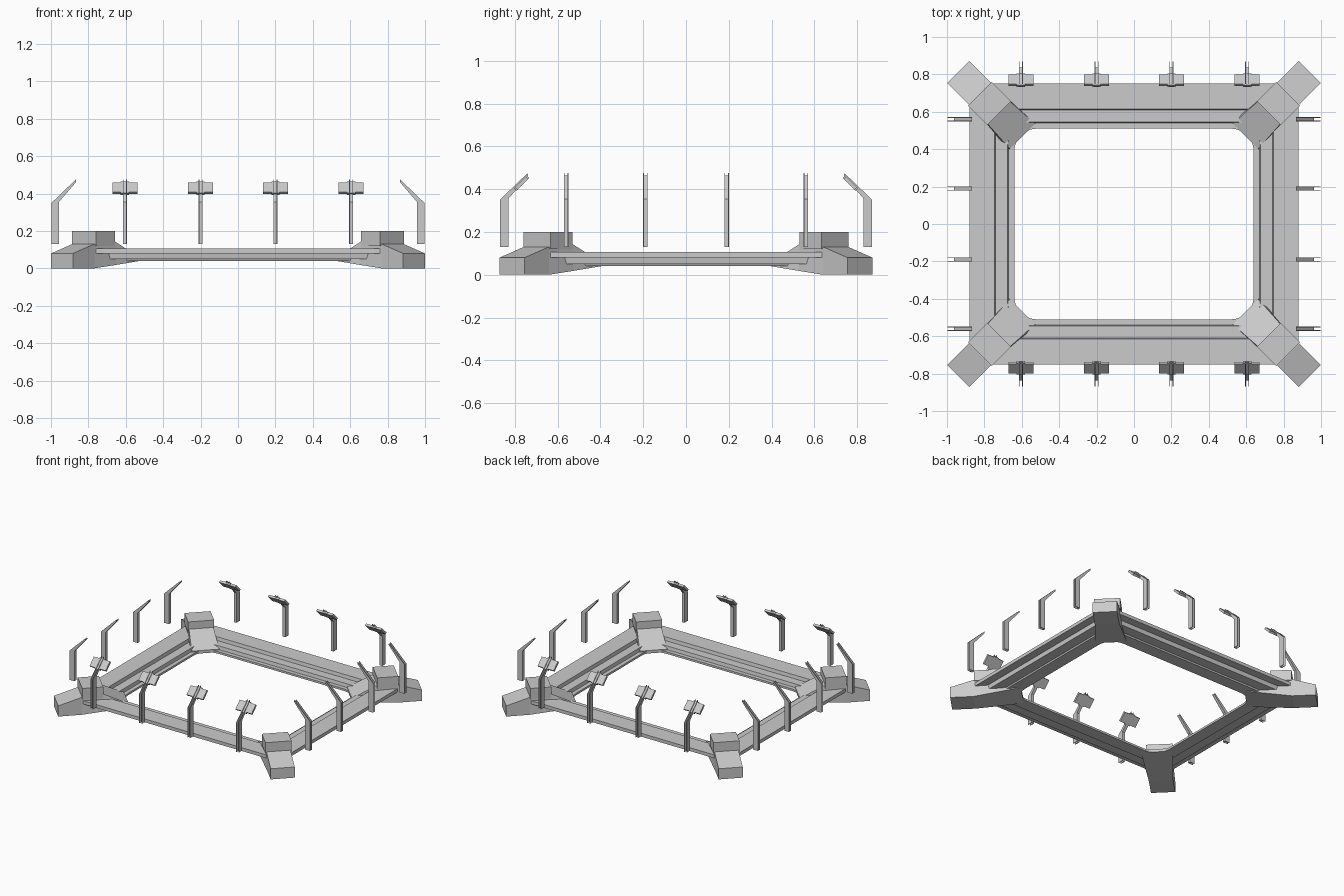
import bpy, math
from mathutils import Vector

if "Cube" in bpy.data.objects:
    bpy.data.objects.remove(bpy.data.objects["Cube"])

def make(name, verts, faces):
    me = bpy.data.meshes.new(name)
    me.from_pydata([tuple(v) for v in verts], [], faces)
    me.update()
    ob = bpy.data.objects.new(name, me)
    bpy.context.collection.objects.link(ob)
    return ob

def loft(name, rings, closed=False):
    """Skin equal-sized vertex rings; cap the ends or join last to first."""
    n, m = len(rings[0]), len(rings)
    verts = [v for r in rings for v in r]
    faces = []
    for i in range(m if closed else m - 1):
        j = (i + 1) % m
        for k in range(n):
            l = (k + 1) % n
            faces.append((i * n + k, i * n + l, j * n + l, j * n + k))
    if not closed:
        faces += [tuple(range(n))[::-1], tuple((m - 1) * n + k for k in range(n))]
    return make(name, verts, faces)

# Stepped tray-like rail, running round a rounded rectangular opening
def rail_loop(d, z, r=0.12, seg=6):
    hx, hy = 0.88 - d, 0.75 - d
    pts = []
    for c, (sx, sy) in enumerate([(1, 1), (-1, 1), (-1, -1), (1, -1)]):
        for k in range(seg + 1):
            a = math.pi / 2 * (c + k / seg)
            pts.append((sx * (hx - r) + r * math.cos(a), sy * (hy - r) + r * math.sin(a), z))
    return pts

profile = [(0, .08), (.06, .08), (.065, .05), (.14, .05), (.145, .04), (.24, .04),
           (.24, .055), (.21, .055), (.205, .08), (.14, .08), (.135, .105), (0, .105)]
loft("base_rail", [rail_loop(d, z) for d, z in profile], closed=True)

# Diagonal corner legs: tapering foot with a raised block
def section(sx, sy, s, half, z0, z1, half_top=None):
    mid = Vector((sx * .94, sy * .8125, 0))
    inward = Vector((-sx, -sy, 0)).normalized()
    side = Vector((-inward.y, inward.x, 0))
    p, t = mid + inward * s, half if half_top is None else half_top
    return [p - side * half + Vector((0, 0, z0)), p + side * half + Vector((0, 0, z0)),
            p + side * t + Vector((0, 0, z1)), p - side * t + Vector((0, 0, z1))]

for sx in (-1, 1):
    for sy in (-1, 1):
        loft("corner_foot", [section(sx, sy, *a) for a in (
            (0, .083, 0, .08), (.16, .083, 0, .13), (.31, .095, .018, .145, .085),
            (.485, .107, .04, .062, .095))])
        loft("corner_block", [section(sx, sy, s, .09, .12, .2) for s in (.165, .31)])

# Bent channel posts, open on the outer side; u runs outward, w across
outer = [(.04, .13), (.04, .35), (-.09, .475)]
inner = [(0, .13), (0, .355), (-.092, .462)]

def post(origin, out):
    o, out = Vector(origin), Vector(out)
    across = Vector((-out.y, out.x, 0))
    P = lambda u, w, z: o + out * u + across * w + Vector((0, 0, z))
    h = .011
    # thin U section: outer lips, inner web
    rings = []
    for (uo, zo), (ui, zi) in zip(outer, inner):
        e = .15
        um, zm = ui + (uo - ui) * e, zi + (zo - zi) * e
        rings.append([P(uo, -h, zo), P(ui, -h, zi), P(ui, h, zi), P(uo, h, zo),
                      P(uo, h - .004, zo), P(um, h - .004, zm),
                      P(um, -h + .004, zm), P(uo, -h + .004, zo)])
    loft("bent_post", rings)
    return P

def pad(P, w0, w1, length, name):
    """Tilted slab under the sloping arm."""
    c, k = (-.062, .428), math.sqrt(.5)
    ring = []
    for w in (w0, w1):
        ring.append([P(c[0] + k * (a * length / 2 + b * .008), w,
                       c[1] + k * (-a * length / 2 + b * .008))
                     for a, b in ((-1, -1), (1, -1), (1, 1), (-1, 1))])
    loft(name, ring)

for s in (-1, 1):
    # side posts
    for y in (-.56, -.19, .19, .56):
        post((s * .957, y, 0), (s, 0, 0))
    # front and back posts carry slatted pads
    for x in (-.605, -.2, .2, .605):
        P = post((x, s * .83, 0), (0, s, 0))
        pad(P, -.022, .022, .084, "pad_clamp")
        for t in (-1, 1):
            pad(P, t * .018, t * .067, .072, "pad_wing")
